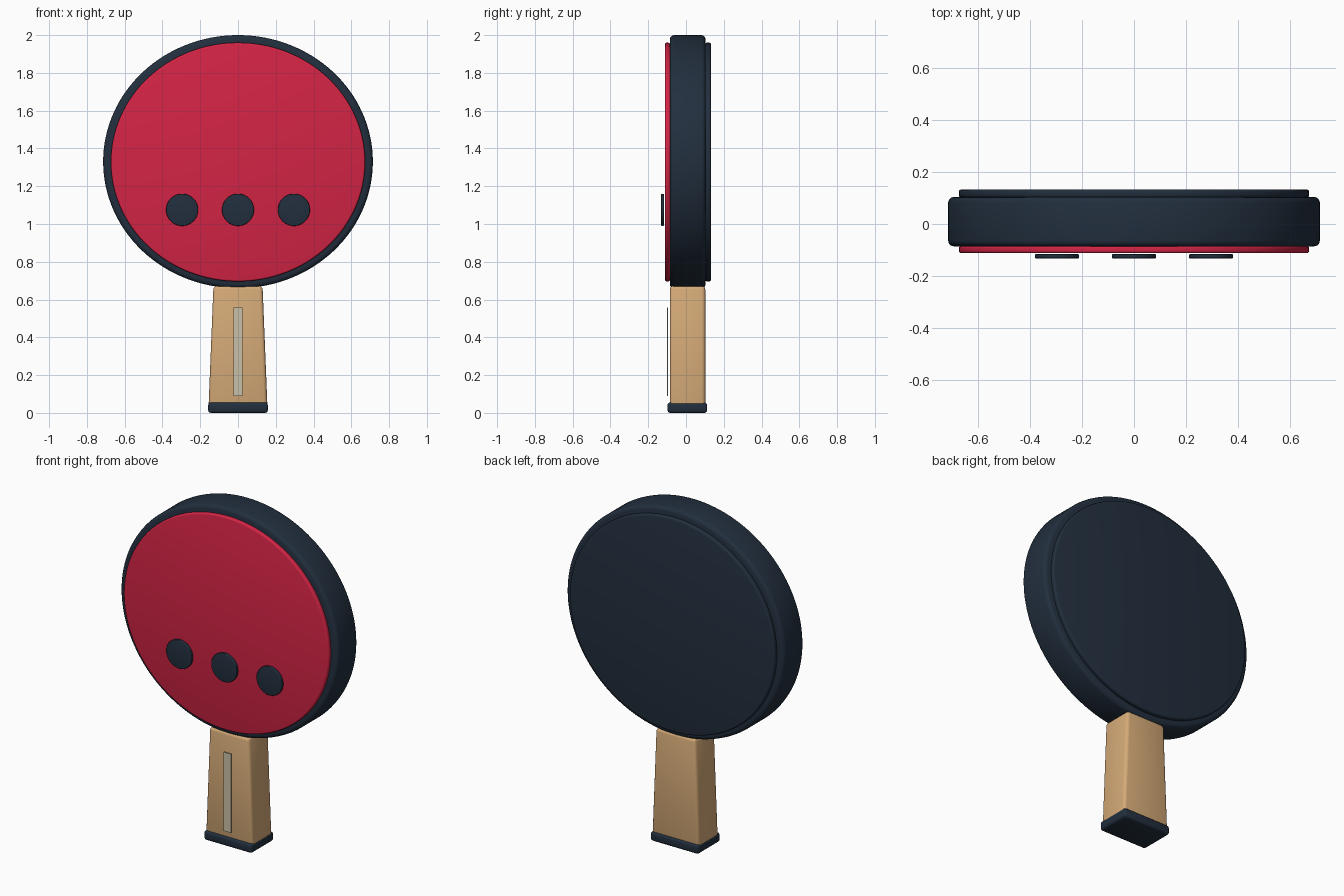
import bpy, bmesh, math
from mathutils import Matrix

if "Cube" in bpy.data.objects:
    bpy.data.objects.remove(bpy.data.objects["Cube"], do_unlink=True)


def material(name, hex_code):
    lin = [(int(hex_code[i:i + 2], 16) / 255) for i in (0, 2, 4)]
    lin = [c / 12.92 if c < 0.04045 else ((c + 0.055) / 1.055) ** 2.4 for c in lin]
    mat = bpy.data.materials.new(name)
    mat.use_nodes = True
    mat.diffuse_color = (*lin, 1)
    mat.node_tree.nodes["Principled BSDF"].inputs["Base Color"].default_value = (*lin, 1)
    return mat


navy = material("dark navy", "222F3E")
red = material("red rubber", "D42445")
wood = material("light wood", "D6AB78")
inlay = material("pale inlay", "C9C0A8")


def finish(name, bm, mat, bevel, segments=3):
    mesh = bpy.data.meshes.new(name)
    bm.to_mesh(mesh)
    bm.free()
    mesh.materials.append(mat)
    obj = bpy.data.objects.new(name, mesh)
    bpy.context.collection.objects.link(obj)
    bpy.ops.object.select_all(action='DESELECT')
    obj.select_set(True)
    bpy.context.view_layer.objects.active = obj
    if bevel:
        mod = obj.modifiers.new("Bevel", 'BEVEL')
        mod.width = bevel
        mod.segments = segments
        mod.limit_method = 'ANGLE'
        mod.angle_limit = math.radians(40)
        bpy.ops.object.modifier_apply(modifier=mod.name)
    bpy.ops.object.shade_smooth_by_angle(angle=math.radians(35))
    return obj


# Oval slab facing -y, between two depths
def disc(name, mat, x, z, rx, rz, y0, y1, bevel, sides=96):
    bm = bmesh.new()
    bmesh.ops.create_cone(bm, cap_ends=True, segments=sides, radius1=1, radius2=1, depth=1)
    bm.transform(Matrix.Translation((x, (y0 + y1) / 2, z))
                 @ Matrix.Diagonal((rx, y1 - y0, rz, 1))
                 @ Matrix.Rotation(math.pi / 2, 4, 'X'))
    return finish(name, bm, mat, bevel)


# Box from half width and ranges, with an optional narrower top
def box(name, mat, half, y0, y1, z0, z1, bevel, top=None):
    bm = bmesh.new()
    bmesh.ops.create_cube(bm, size=1)
    for v in bm.verts:
        upper = v.co.z > 0
        w = top if upper and top else half
        v.co = (math.copysign(w, v.co.x), y1 if v.co.y > 0 else y0, z1 if upper else z0)
    return finish(name, bm, mat, bevel)


# Blade and its two rubber faces
disc("blade", navy, 0, 1.33, 0.714, 0.67, -0.086, 0.104, 0.022, 128)
disc("front_rubber", red, 0, 1.328, 0.673, 0.632, -0.112, -0.084, 0.009, 128)
disc("back_rubber", navy, 0, 1.328, 0.673, 0.632, 0.102, 0.132, 0.009, 128)

# Row of round spots on the front
for label, x in (("right", -0.296), ("middle", 0), ("left", 0.296)):
    disc(label + "_spot", navy, x, 1.075, 0.085, 0.085, -0.132, -0.116, 0.004, 48)

# Handle, inlay strip and end cap
box("handle", wood, 0.156, -0.086, 0.102, 0.03, 0.672, 0.018, top=0.13)
box("handle_inlay", inlay, 0.024, -0.1, -0.094, 0.09, 0.557, 0)
box("end_cap", navy, 0.158, -0.098, 0.112, 0, 0.055, 0.014)
